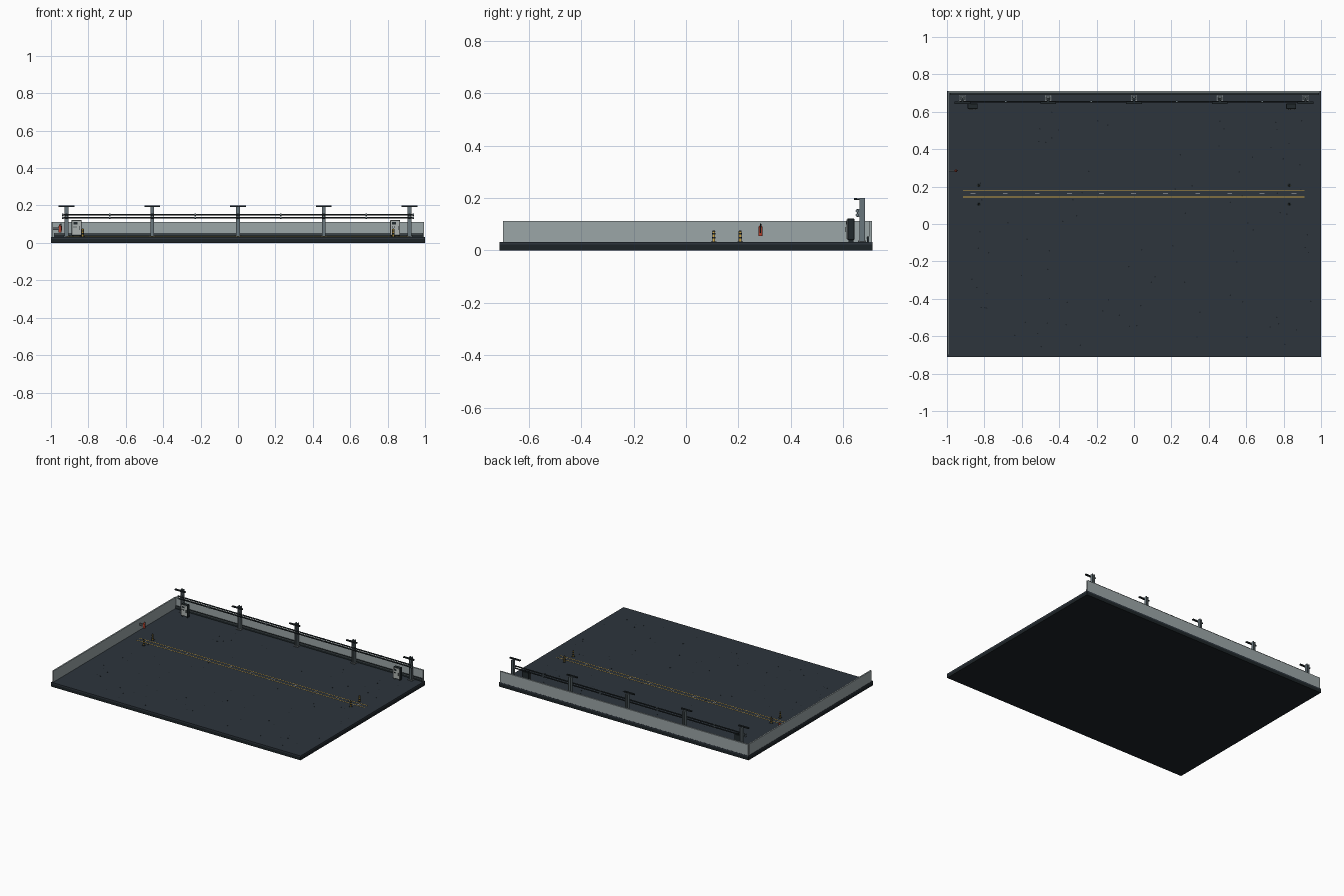
import bpy, bmesh, math, random
from mathutils import Matrix, Vector

if "Cube" in bpy.data.objects:
    bpy.data.objects.remove(bpy.data.objects["Cube"])

random.seed(4)
mats = {}
COL = dict(floor=(.026, .035, .046), base=(.012, .017, .02), wall=(.33, .38, .39), trim=(.1, .12, .13),
           steel=(.14, .18, .2), dark=(.015, .022, .025), door=(.42, .45, .44), yellow=(.65, .4, .06),
           white=(.6, .6, .58), red=(.5, .06, .03), speck=(.012, .016, .02))


def mat(n):
    if n not in mats:
        mats[n] = bpy.data.materials.new(n)
        mats[n].diffuse_color = (*COL[n], 1)
    return mats[n]


def finish(name, bm, color, smooth=False):
    me = bpy.data.meshes.new(name)
    bm.to_mesh(me)
    bm.free()
    if smooth:
        for p in me.polygons:
            p.use_smooth = len(p.vertices) == 4
    me.materials.append(mat(color))
    ob = bpy.data.objects.new(name, me)
    bpy.context.collection.objects.link(ob)
    return ob


def boxes(name, color, items, bevel=0):
    """items: (x0, x1, y0, y1, z0, z1)"""
    bm = bmesh.new()
    for x0, x1, y0, y1, z0, z1 in items:
        m = Matrix.Translation(((x0 + x1) / 2, (y0 + y1) / 2, (z0 + z1) / 2))
        bmesh.ops.create_cube(bm, size=1, matrix=m @ Matrix.Diagonal((x1 - x0, y1 - y0, z1 - z0, 1)))
    if bevel:
        bmesh.ops.bevel(bm, geom=bm.edges[:], offset=bevel, segments=1, affect='EDGES')
    return finish(name, bm, color)


def rods(name, color, items, sides=12):
    """items: (start, end, radius start, radius end)"""
    bm = bmesh.new()
    for a, b, r1, r2 in items:
        a, b = Vector(a), Vector(b)
        rot = (b - a).to_track_quat('Z', 'Y').to_matrix().to_4x4()
        bmesh.ops.create_cone(bm, cap_ends=True, segments=sides, radius1=r1, radius2=r2,
                              depth=(b - a).length, matrix=Matrix.Translation((a + b) / 2) @ rot)
    return finish(name, bm, color, True)


Z = .032  # floor level

# floor slab with a darker underside plinth
boxes("slab_base", "base", [(-1, 1, -.712, .712, 0, .022)])
boxes("floor_slab", "floor", [(-1, 1, -.712, .712, .022, Z)])

# low walls on the back and left, with skirting
boxes("back_wall", "wall", [(-.995, .995, .7, .711, Z, .112)])
boxes("left_wall", "wall", [(-.998, -.988, -.7, .7, Z, .112)])
boxes("back_skirting", "dark", [(-.985, .99, .692, .7, Z, .053)])
boxes("skirting_rail", "trim", [(-.985, .99, .69, .692, .046, .05)])

# floor markings
boxes("lane_lines", "yellow", [(-.915, .912, y - .002, y + .002, Z, Z + .001) for y in (.145, .18)])
boxes("lane_dashes", "white", [(x - .013, x + .013, .16, .164, Z, Z + .001)
                               for x in [-.86 + i * .1715 for i in range(11)]])

# scattered floor anchors
pts = [(random.uniform(-.9, .95), random.uniform(-.66, .6)) for _ in range(90)]
rods("floor_anchors", "speck", [((x, y, Z), (x, y, Z + .0008), .004, .004) for x, y in pts], 8)

# H-section columns with base plates, bolts and top arms
cols = [-.917, -.458, 0, .458, .917]
CY = .673
h, plates, arms, bolts = [], [], [], []
for x in cols:
    h += [(x - .01, x - .006, CY - .01, CY + .01, Z, .2),
          (x + .006, x + .01, CY - .01, CY + .01, Z, .2),
          (x - .006, x + .006, CY - .002, CY + .002, Z, .2)]
    plates.append((x - .017, x + .017, CY - .015, CY + .015, Z, Z + .004))
    arms += [(x - .042, x + .042, .642, .654, .193, .201),
             (x - .005, x + .005, .65, CY, .192, .199)]
    bolts += [((x + i * .0135, CY + j * .0115, Z + .004), (x + i * .0135, CY + j * .0115, Z + .007), .002, .002)
              for i in (-1, 1) for j in (-1, 1)]
boxes("columns", "steel", h)
boxes("column_base_plates", "trim", plates)
boxes("column_arms", "dark", arms)
rods("base_bolts", "white", bolts, 6)

# twin pipes with clamps and couplings
pz = (.135, .151)
rods("pipes", "dark", [((-.94, .654, z), (.94, .654, z), .0045, .0045) for z in pz])
rods("pipe_couplings", "steel", [((x - .004, .654, z), (x + .004, .654, z), .006, .006)
                                 for z in pz for x in (-.687, -.229, .229, .687, -.936, .936)])
boxes("pipe_clamps", "steel", [(x - .006, x + .006, .653, CY - .01, .128, .158) for x in cols])

# control cabinets
for side, x in (("left", -.863), ("right", .84)):
    boxes(side + "_cabinet", "dark", [(x - .027, x + .027, .616, .643, .04, .122)], .002)
    boxes(side + "_cabinet_feet", "dark", [(x + s * .02 - .004, x + s * .02 + .004, .62, .64, Z, .042)
                                           for s in (-1, 1)])
    boxes(side + "_cabinet_door", "door", [(x - .0245, x + .0245, .613, .617, .043, .119)])
    boxes(side + "_cabinet_handle", "dark", [(x + .016, x + .019, .609, .613, .07, .09),
                                             (x - .016, x + .004, .612, .613, .099, .111)])
    rods(side + "_cabinet_buttons", "dark", [((x + dx, .613, .085), (x + dx, .61, .085), .003, .003)
                                             for dx in (-.013, -.003)])

# bollards at both ends of the lane
pos = [(sx * .83, y) for sx in (-1, 1) for y in (.106, .207)]
rods("bollards", "yellow", [((x, y, Z), (x, y, .074), .0055, .0055) for x, y in pos])
rods("bollard_bands", "dark", [((x, y, z), (x, y, z + .007), .006, .006) for x, y in pos for z in (.045, .06)])
rods("bollard_caps", "dark", [((x, y, .073), (x, y, .077), .006, .003) for x, y in pos])
rods("bollard_bases", "dark", [((x, y, Z), (x, y, Z + .003), .011, .011) for x, y in pos])

# fire extinguisher hung on the left wall
ex, ey = -.952, .285
rods("extinguisher_body", "red", [((ex, ey, .055), (ex, ey, .09), .0075, .0075),
                                  ((ex, ey, .09), (ex, ey, .096), .0075, .003)], 16)
rods("extinguisher_valve", "dark", [((ex, ey, .095), (ex, ey, .101), .0025, .0025),
                                    ((ex, ey, .1), (ex + .009, ey, .102), .0015, .0015),
                                    ((ex + .009, ey, .101), (ex + .01, ey, .066), .0015, .0015)], 8)
boxes("extinguisher_bracket", "trim", [(-.988, ex - .006, ey - .004, ey + .004, .068, .082)])

for m in bpy.data.materials:
    if m.users and not m.is_grease_pencil:
        m.use_nodes = True
        m.node_tree.nodes["Principled BSDF"].inputs["Base Color"].default_value = m.diffuse_color
